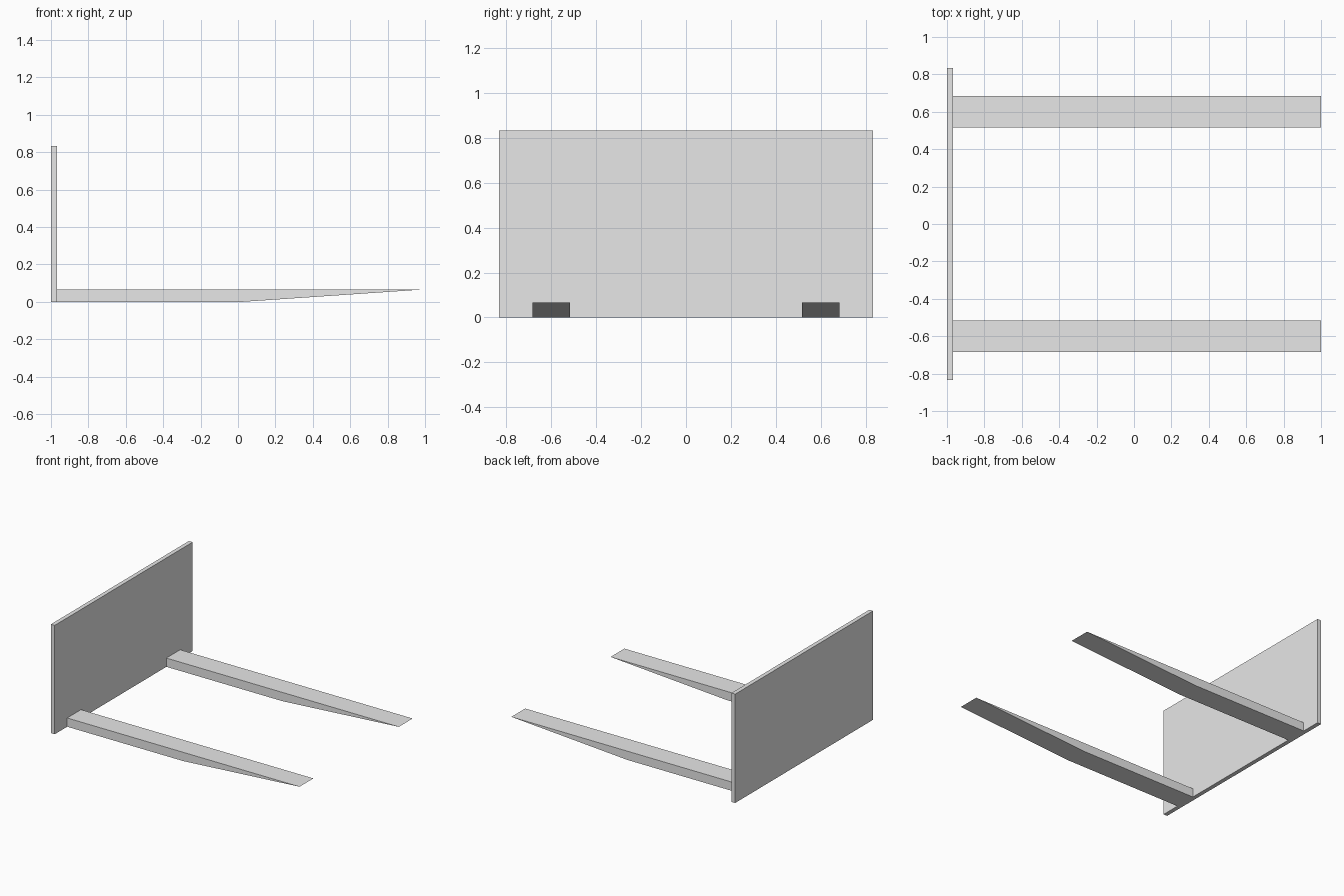
import bpy
import bmesh

cube = bpy.data.objects.get("Cube")
if cube:
    bpy.data.objects.remove(cube, do_unlink=True)

# Single plain grey
grey = bpy.data.materials.new("light_grey")
grey.use_nodes = True
colour = (0.8, 0.8, 0.8, 1)
grey.diffuse_color = colour
grey.node_tree.nodes["Principled BSDF"].inputs["Base Color"].default_value = colour


def extrude_profile(name, profile, y_centre, width):
    """Extrude an x-z outline along y, centred on y_centre."""
    bm = bmesh.new()
    verts = [bm.verts.new((x, y_centre - width / 2, z)) for x, z in profile]
    face = bm.faces.new(verts)
    swept = bmesh.ops.extrude_face_region(bm, geom=[face])["geom"]
    moved = [g for g in swept if isinstance(g, bmesh.types.BMVert)]
    bmesh.ops.translate(bm, verts=moved, vec=(0, width, 0))
    bmesh.ops.recalc_face_normals(bm, faces=bm.faces)
    mesh = bpy.data.meshes.new(name)
    bm.to_mesh(mesh)
    bm.free()
    mesh.materials.append(grey)
    obj = bpy.data.objects.new(name, mesh)
    bpy.context.scene.collection.objects.link(obj)
    return obj


# Upright back plate
PLATE_FRONT = -0.968
extrude_profile("back_plate",
                [(-1, 0), (PLATE_FRONT, 0), (PLATE_FRONT, 0.833), (-1, 0.833)],
                0, 1.667)

# Two forks: flat on top, underside tapering up to a sharp tip
FORK_TOP = 0.067
fork_profile = [(PLATE_FRONT, 0), (0.017, 0), (1, FORK_TOP), (PLATE_FRONT, FORK_TOP)]
for name, side in (("front_fork", -1), ("back_fork", 1)):
    extrude_profile(name, fork_profile, side * 0.6, 0.167)
